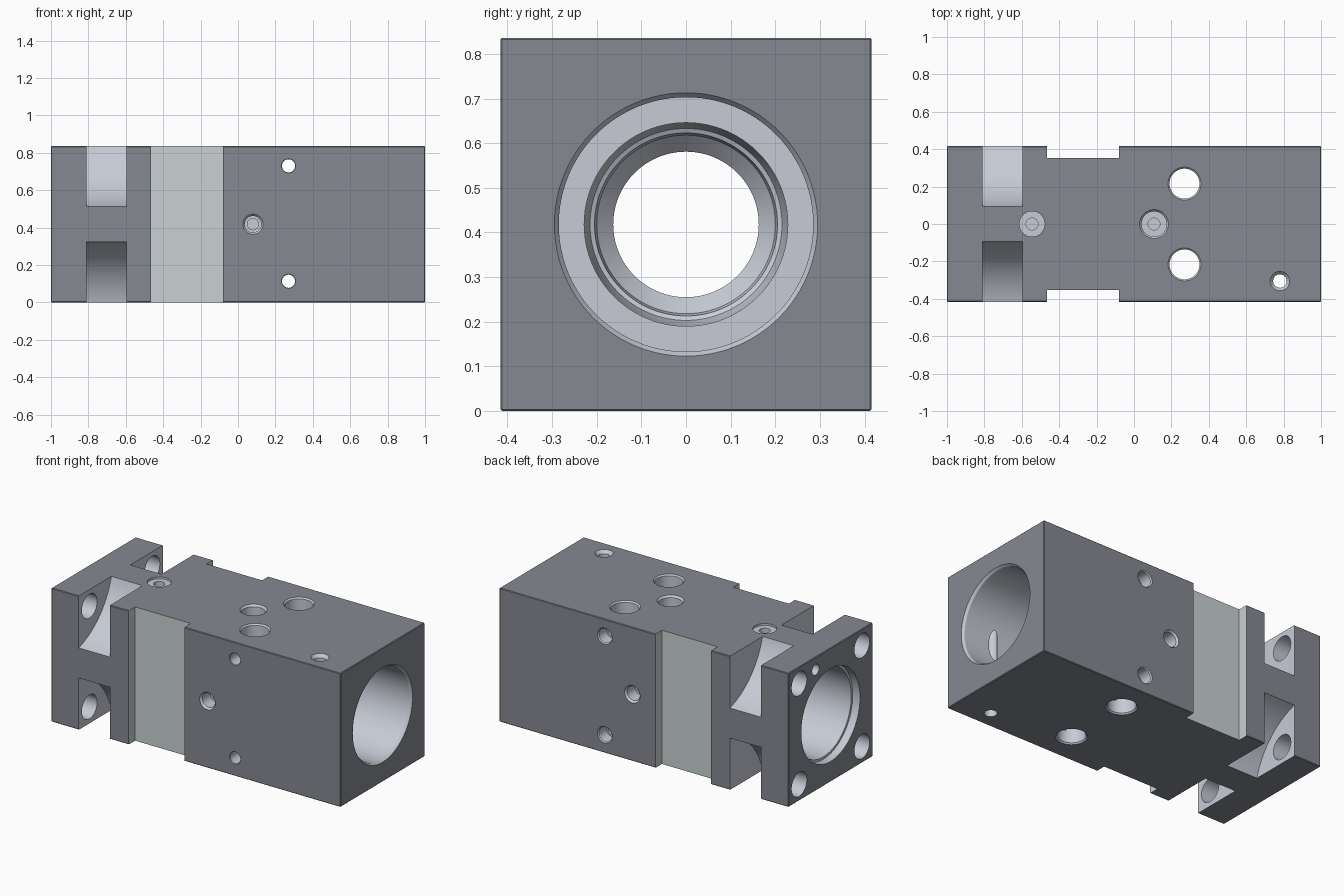
import bpy, bmesh, math
from mathutils import Vector

if "Cube" in bpy.data.objects:
    bpy.data.objects.remove(bpy.data.objects["Cube"])

HX, HY, H = 1.0, 0.416, 0.836
ZC = H / 2


def material(name, rgb):
    mat = bpy.data.materials.new(name)
    mat.diffuse_color = (*rgb, 1)
    mat.use_nodes = True
    mat.node_tree.nodes["Principled BSDF"].inputs["Base Color"].default_value = mat.diffuse_color
    return mat


RAW = material("dark_metal", (0.235, 0.25, 0.283))
ROUND = material("bored_metal", (0.57, 0.60, 0.67))
FLAT = material("milled_metal", (0.59, 0.64, 0.655))


def make_object(name, bm, mat):
    bmesh.ops.recalc_face_normals(bm, faces=bm.faces)
    mesh = bpy.data.meshes.new(name)
    bm.to_mesh(mesh)
    bm.free()
    mesh.materials.append(mat)
    ob = bpy.data.objects.new(name, mesh)
    bpy.context.collection.objects.link(ob)
    return ob


def box(name, lo, hi, mat, bevel=0):
    bm = bmesh.new()
    bmesh.ops.create_cube(bm, size=1)
    for v in bm.verts:
        v.co = [a + (b - a) * (c + 0.5) for a, b, c in zip(lo, hi, v.co)]
    if bevel:
        bmesh.ops.bevel(bm, geom=bm.edges[:], offset=bevel, segments=1,
                        affect='EDGES', profile=0.5)
    return make_object(name, bm, mat)


def turned(name, origin, direction, profile, sides=48):
    """Solid of revolution: profile is (depth, radius) pairs along direction."""
    rot = Vector(direction).to_track_quat('Z', 'Y')
    bm = bmesh.new()
    rings = []
    for t, r in profile:
        rings.append([bm.verts.new(Vector(origin) + rot @ Vector((
            r * math.cos(2 * math.pi * i / sides),
            r * math.sin(2 * math.pi * i / sides), t))) for i in range(sides)])
    for a, b in zip(rings, rings[1:]):
        for i in range(sides):
            j = (i + 1) % sides
            bm.faces.new((a[i], a[j], b[j], b[i]))
    bm.faces.new(rings[0])
    bm.faces.new(rings[-1])
    return make_object(name, bm, ROUND)


body = box("valve_body", (-HX, -HY, 0), (HX, HY, H), RAW, 0.004)


def cut(cutter):
    """Subtract the cutter; the cut surfaces keep the cutter's material."""
    cutter.hide_render = True
    mod = body.modifiers.new("cut", 'BOOLEAN')
    mod.operation = 'DIFFERENCE'
    mod.solver = 'EXACT'
    mod.material_mode = 'TRANSFER'
    mod.object = cutter
    bpy.context.view_layer.objects.active = body
    bpy.ops.object.modifier_apply(modifier=mod.name)
    bpy.data.objects.remove(cutter)


def through(length, r, chamfer):
    """Hole profile chamfered at both mouths."""
    return [(-0.02, r + chamfer), (0, r + chamfer), (chamfer, r),
            (length - chamfer, r), (length, r + chamfer),
            (length + 0.02, r + chamfer)]


def port(r, depth, inner, inner_depth):
    """Stepped port profile with chamfered mouth."""
    return [(-0.02, r), (0, r), (0.012, r - 0.01), (depth, r - 0.01),
            (depth, inner), (inner_depth, inner)]


# Stepped central bore
cut(turned("bore", (-1, 0, ZC), (1, 0, 0), [
    (-0.02, 0.29), (0.05, 0.29), (0.05, 0.275),
    (0.48, 0.275), (0.48, 0.21), (0.56, 0.205), (0.6, 0.163), (0.88, 0.163),
    (0.92, 0.2), (0.96, 0.205), (0.965, 0.215), (1.02, 0.228), (1.04, 0.228),
    (1.04, 0.285), (1.985, 0.285), (2, 0.295), (2.02, 0.295)], 96))

for sy in (-1, 1):
    # Side recess
    y0, y1 = sorted((sy * 0.352, sy * 0.5))
    cut(box("side_recess", (-0.465, y0, -0.1), (-0.08, y1, H + 0.1), FLAT))
    for sz in (-1, 1):
        # Concave corner pocket and bolt hole through the end flange
        cut(turned("corner_pocket", (-0.81, sy * 0.54, ZC + sz * 0.54),
                   (1, 0, 0), [(0, 0.463), (0.215, 0.463)], 128))
        cut(turned("bolt_hole", (-1, sy * 0.31, ZC + sz * 0.315),
                   (1, 0, 0), [(-0.02, 0.075), (0.25, 0.075)]))
    # Blind side port
    cut(turned("side_port", (0.08, sy * HY, ZC), (0, -sy, 0),
               port(0.054, 0.09, 0.03, 0.1)))
    # Large vertical through hole
    cut(turned("mount_hole", (0.27, sy * 0.216, H), (0, 0, -1),
               through(H, 0.08, 0.008)))

# Cross holes from front to back, wider at the back
for z in (0.113, 0.73):
    cut(turned("cross_hole", (0.27, -HY, z), (0, 1, 0), [
        (-0.02, 0.038), (0, 0.038), (0.004, 0.035), (2 * HY - 0.08, 0.035),
        (2 * HY - 0.08, 0.045), (2 * HY - 0.006, 0.045), (2 * HY, 0.051),
        (2 * HY + 0.02, 0.051)]))

# Top ports: shallow spot-faced one at the left, deep one at the right
cut(turned("top_port_left", (-0.545, 0, H), (0, 0, -1), [
    (-0.02, 0.068), (0.012, 0.068), (0.012, 0.032), (0.12, 0.032)]))
cut(turned("top_port_right", (0.107, 0, H), (0, 0, -1), port(0.077, 0.1, 0.032, 0.12)))

# Small vertical hole and end pin hole
cut(turned("vent_hole", (0.78, -0.305, H), (0, 0, -1), [
    (-0.02, 0.052), (0, 0.052), (0.02, 0.036), (H + 0.02, 0.036)]))
cut(turned("pin_hole", (-1, 0.148, ZC + 0.34), (1, 0, 0),
           [(-0.02, 0.034), (0.15, 0.034)]))

# Smooth bores, crisp edges
bpy.ops.object.select_all(action='DESELECT')
body.select_set(True)
bpy.context.view_layer.objects.active = body
bpy.ops.object.shade_smooth_by_angle(angle=math.radians(25))
